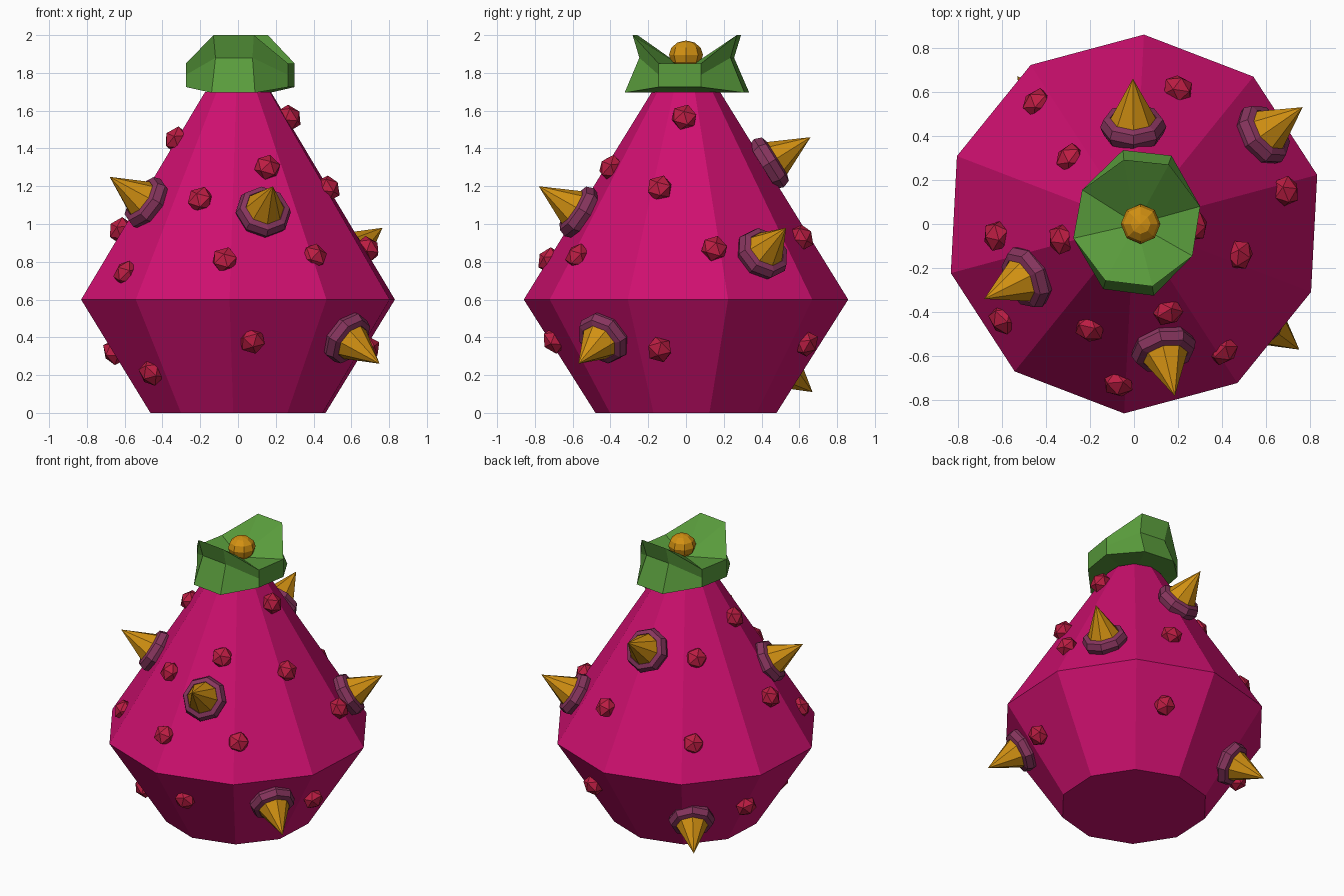
import bpy, bmesh
from math import radians, cos, sin, pi, hypot
from mathutils import Vector, Matrix

if "Cube" in bpy.data.objects:
    bpy.data.objects.remove(bpy.data.objects["Cube"])


def material(name, rgb):
    m = bpy.data.materials.new(name)
    m.diffuse_color = (*rgb, 1)
    m.use_nodes = True
    m.node_tree.nodes["Principled BSDF"].inputs["Base Color"].default_value = m.diffuse_color
    return m


PINK = material("pink", (0.62, 0.005, 0.16))
GREEN = material("green", (0.10, 0.33, 0.045))
GOLD = material("gold", (0.64, 0.28, 0.006))
PLUM = material("plum", (0.24, 0.035, 0.11))
RED = material("red", (0.50, 0.012, 0.055))


def loft(name, rings, mat, bottom_tip=None, top_tip=None):
    """Skin a stack of equal-length rings; ends are flat caps or fans to a tip."""
    bm = bmesh.new()
    vs = [[bm.verts.new(p) for p in r] for r in rings]
    n = len(vs[0])
    for a, b in zip(vs, vs[1:]):
        for i in range(n):
            j = (i + 1) % n
            bm.faces.new((a[i], a[j], b[j], b[i]))
    for ring, tip in ((vs[0], bottom_tip), (vs[-1], top_tip)):
        if tip:
            t = bm.verts.new(tip)
            for i in range(n):
                bm.faces.new((ring[i], ring[(i + 1) % n], t))
        else:
            bm.faces.new(ring)
    bmesh.ops.recalc_face_normals(bm, faces=bm.faces)
    me = bpy.data.meshes.new(name)
    bm.to_mesh(me)
    bm.free()
    ob = bpy.data.objects.new(name, me)
    bpy.context.collection.objects.link(ob)
    me.materials.append(mat)
    return ob


def circle(r, z, n, start=0.0):
    return [(r * cos(start + 2 * pi * i / n), r * sin(start + 2 * pi * i / n), z) for i in range(n)]


def surface_normal(p):
    """Outward normal of the double-cone body at p."""
    nz = 0.53 if p[2] > 0.6 else -0.53
    return Vector((p[0], p[1], 0)).normalized() * 0.85 + Vector((0, 0, nz))


def align(p, n):
    return Matrix.Translation(p) @ n.to_track_quat('Z', 'Y').to_matrix().to_4x4()


# Body: ten-sided double cone
loft("body", [circle(r, z, 10, radians(15)) for r, z in ((0.48, 0), (0.86, 0.6), (0.18, 1.7))], PINK)

# Leaf collar: eight-sided saddle, raised and pinched at front and back
outline = [(.30, .08), (.17, .31), (-.05, .335), (-.235, .155),
           (-.275, -.065), (-.14, -.295), (.09, -.325), (.265, -.145)]
low, mid, rim = [], [], []
for x, y in outline:
    if abs(y) > 0.25:
        low.append((x, y, 1.695))
        mid.append((x * 0.85, y * 0.76, 1.88))
        rim.append((x * 0.93, y * 0.87, 2.0))
    else:
        low.append((x, y, 1.725))
        mid.append((x, y, 1.79))
        rim.append((x, y, 1.85))
loft("leaf_collar", [low, mid, rim], GREEN, (0.01, 0, 1.70), (0.01, 0, 1.82))

# Seed ball on top
bpy.ops.mesh.primitive_uv_sphere_add(segments=8, ring_count=6, radius=0.09, location=(0.03, 0, 1.895))
ball = bpy.context.object
ball.name = "seed_ball"
ball.scale.z = 0.85
ball.data.materials.append(GOLD)

# Thorns given by tip position, each with a collar ring at its root
tips = [(-.68, -.34, 1.25), (.185, -.78, 1.2), (.75, -.57, .26),
        (.765, .53, .98), (-.005, .66, 1.46), (-.53, .67, .11)]
for i, t in enumerate(tips):
    n = surface_normal(t)
    root = align(Vector(t) - n * 0.27, n)
    thorn = loft(f"thorn_{i}", [circle(0.122, 0, 8), circle(0.115, 0.03, 8)], GOLD, None, (0, 0, 0.27))
    thorn.matrix_world = root
    profile = [(0.10, -0.03), (0.135, -0.03), (0.15, 0.01), (0.135, 0.05), (0.105, 0.06), (0.09, 0.03)]
    ring = loft(f"thorn_ring_{i}", [circle(r, z, 8) for r, z in profile], PLUM)
    ring.matrix_world = root

# Small faceted warts
warts = [(.155, -.40, 1.30), (-.2, -.475, 1.13), (-.07, -.725, .81), (.405, -.575, .83),
         (-.33, -.07, 1.45), (-.625, -.055, .97), (-.595, -.435, .74), (.275, -.01, 1.565),
         (.48, -.14, 1.19), (.69, .15, .87), (.2, .615, .93), (-.44, .55, .82), (-.29, .30, 1.29),
         (.075, -.70, .38), (-.655, .26, .32), (-.46, -.40, .21), (.69, -.14, .335), (.28, .64, .365)]
for i, p in enumerate(warts):
    bpy.ops.mesh.primitive_ico_sphere_add(subdivisions=1, radius=0.073)
    w = bpy.context.object
    w.name = f"wart_{i}"
    w.matrix_world = align(Vector(p), surface_normal(p)) @ Matrix.Diagonal((1, 1, 0.8, 1))
    w.data.materials.append(RED)
